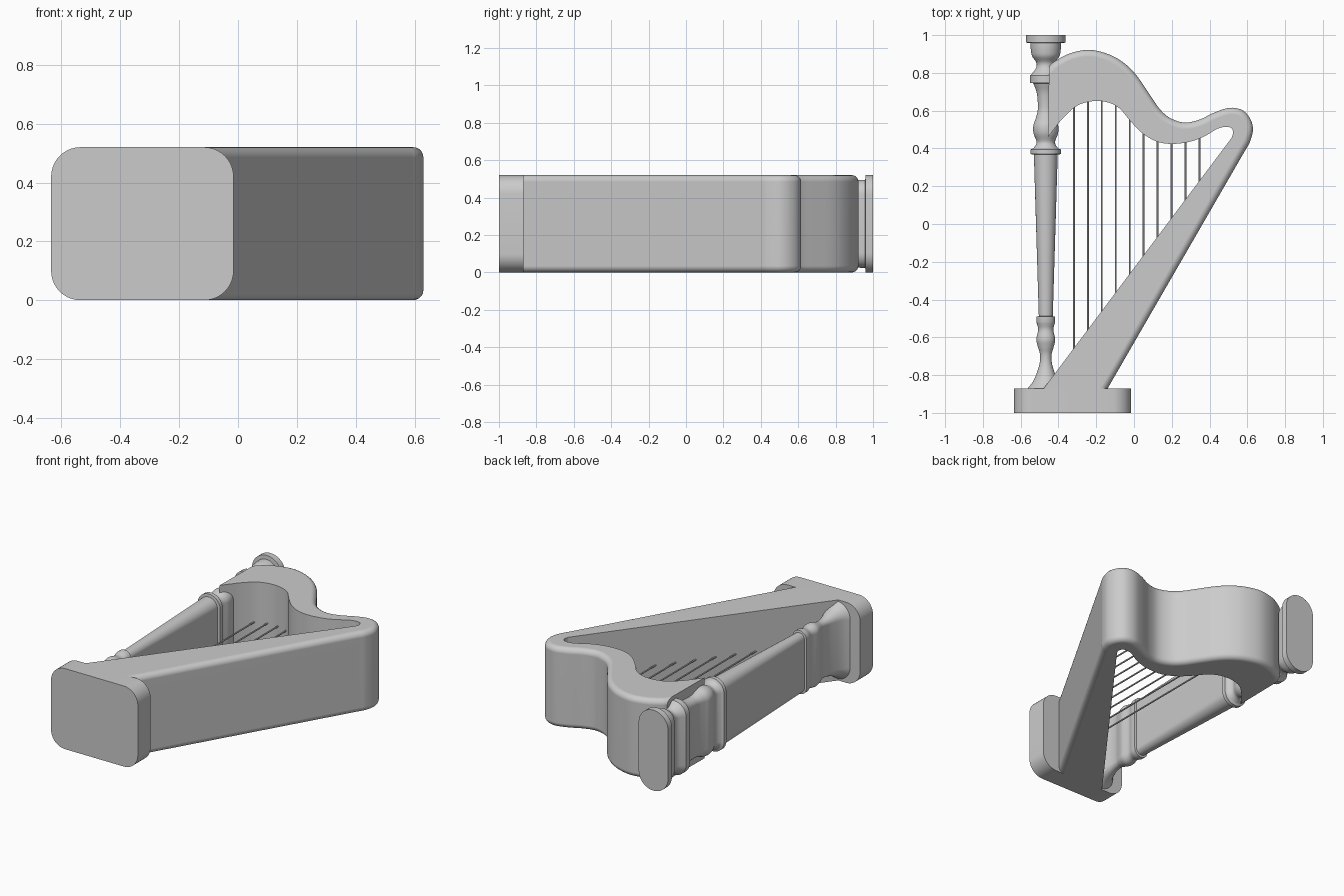
import bpy, bmesh, math
from mathutils import Vector

if "Cube" in bpy.data.objects:
    bpy.data.objects.remove(bpy.data.objects["Cube"])

DEPTH = 0.52
MID = DEPTH / 2
COL_X = -0.467


def finish(name, bm, angle=35):
    bmesh.ops.recalc_face_normals(bm, faces=bm.faces[:])
    me = bpy.data.meshes.new(name)
    bm.to_mesh(me)
    bm.free()
    ob = bpy.data.objects.new(name, me)
    bpy.context.collection.objects.link(ob)
    bpy.ops.object.select_all(action='DESELECT')
    ob.select_set(True)
    bpy.context.view_layer.objects.active = ob
    bpy.ops.object.shade_smooth_by_angle(angle=math.radians(angle))
    return ob


def spline(pts, n=5):
    """Catmull-Rom curve through 2D points."""
    p = [Vector(q) for q in pts]
    p = [2 * p[0] - p[1]] + p + [2 * p[-1] - p[-2]]
    out = []
    for a, b, c, d in zip(p, p[1:], p[2:], p[3:]):
        for k in range(n):
            t = k / n
            out.append(0.5 * (2 * b + (c - a) * t + (2 * a - 5 * b + 4 * c - d) * t * t
                              + (3 * b - a - 3 * c + d) * t ** 3))
    return out + [p[-2]]


def loft(name, cx, sections, n=10):
    """Skin rounded-rectangle sections (y, half width, half depth, radius) along y."""
    bm = bmesh.new()
    rings = []
    for y, hx, hz, r in sections:
        ring = []
        for q, (sx, sz) in enumerate([(1, 1), (-1, 1), (-1, -1), (1, -1)]):
            for k in range(n + 1):
                a = math.pi / 2 * (q + k / n)
                ring.append(bm.verts.new((cx + sx * (hx - r) + r * math.cos(a), y,
                                          MID + sz * (hz - r) + r * math.sin(a))))
        rings.append(ring)
    m = len(rings[0])
    for a, b in zip(rings, rings[1:]):
        for i in range(m):
            j = (i + 1) % m
            bm.faces.new((a[i], a[j], b[j], b[i]))
    bm.faces.new(rings[0])
    bm.faces.new(rings[-1])
    bmesh.ops.remove_doubles(bm, verts=bm.verts[:], dist=1e-5)
    return finish(name, bm)


# Base block
loft("base", -0.325, [(-1, 0.31, MID, 0.1), (-0.87, 0.31, MID, 0.1)])

# Turned column: (y, half width) runs, with square collars between curves
profile = [Vector(q) for q in [(1, .105), (.96, .105), (.958, .08)]]
profile += spline([(.93, .08), (.89, .073), (.855, .05), (.825, .052), (.79, .078)])
profile += [Vector(q) for q in [(.785, .083), (.747, .083), (.745, .066)]]
profile += spline([(.74, .064), (.69, .047), (.61, .042), (.56, .053), (.52, .066),
                   (.48, .065), (.44, .05), (.42, .052), (.4, .066)])
profile += [Vector(q) for q in [(.395, .081), (.37, .081), (.368, .063),
                                (-.488, .037), (-.49, .05), (-.518, .05)]]
profile += spline([(-.525, .048), (-.56, .04), (-.61, .05), (-.65, .042), (-.69, .031),
                   (-.74, .033), (-.80, .052), (-.84, .072), (-.875, .1)])
loft("column", COL_X, [(y, w, MID - .105 + w, w - .0005) for y, w in profile])

# Curved neck and straight soundbox as one thick outline, rounded on the outer edges
outer = spline([(-.45, .835), (-.425, .858), (-.34, .903), (-.235, .922), (-.13, .897),
                (-.05, .85), (.013, .787), (.08, .69), (.135, .61), (.19, .562), (.266, .537),
                (.345, .552), (.425, .59), (.505, .615), (.573, .603), (.615, .558),
                (.63, .5), (.614, .435), (.59, .392)]) + [Vector((-.145, -.88))]
under = spline([(.518, .458), (.525, .485), (.515, .508), (.485, .514), (.44, .503),
                (.37, .463), (.293, .435), (.2, .424), (.12, .437), (.045, .48), (-.02, .546),
                (-.077, .612), (-.14, .644), (-.214, .651), (-.30, .627), (-.37, .567),
                (-.414, .514), (-.455, .46)])
outline = outer + [Vector((-.485, -.88))] + under
bm = bmesh.new()
low = [bm.verts.new((p.x, p.y, 0)) for p in outline]
top = [bm.verts.new((p.x, p.y, DEPTH)) for p in outline]
bm.faces.new(low)
bm.faces.new(top)
for i in range(len(low)):
    j = (i + 1) % len(low)
    bm.faces.new((low[i], low[j], top[j], top[i]))
bmesh.ops.recalc_face_normals(bm, faces=bm.faces[:])
rim = [bm.edges.get((v[i], v[i + 1])) for v in (low, top) for i in range(len(outer) - 1)]
bmesh.ops.bevel(bm, geom=rim, offset=0.035, segments=5, profile=0.5, affect='EDGES')
frame = finish("neck_and_soundbox", bm)
frame.modifiers.new("flat_sides", 'WEIGHTED_NORMAL').keep_sharp = True


# Strings from the soundbox up to the underside of the neck
def neck_height(x):
    for a, b in zip(under[10:], under[11:]):
        if b.x <= x <= a.x:
            return a.y + (b.y - a.y) * (a.x - x) / (a.x - b.x)
    return 0.5


for i in range(10):
    x = -0.318 + i * 0.0738
    y0 = -0.80 + (x + 0.425) * 1.334 - 0.02
    y1 = neck_height(x) + 0.02
    bpy.ops.mesh.primitive_cylinder_add(vertices=10, radius=0.005, depth=y1 - y0,
                                        location=(x, (y0 + y1) / 2, MID),
                                        rotation=(math.pi / 2, 0, 0))
    bpy.context.object.name = f"string_{i + 1}"
    bpy.ops.object.shade_smooth_by_angle()
